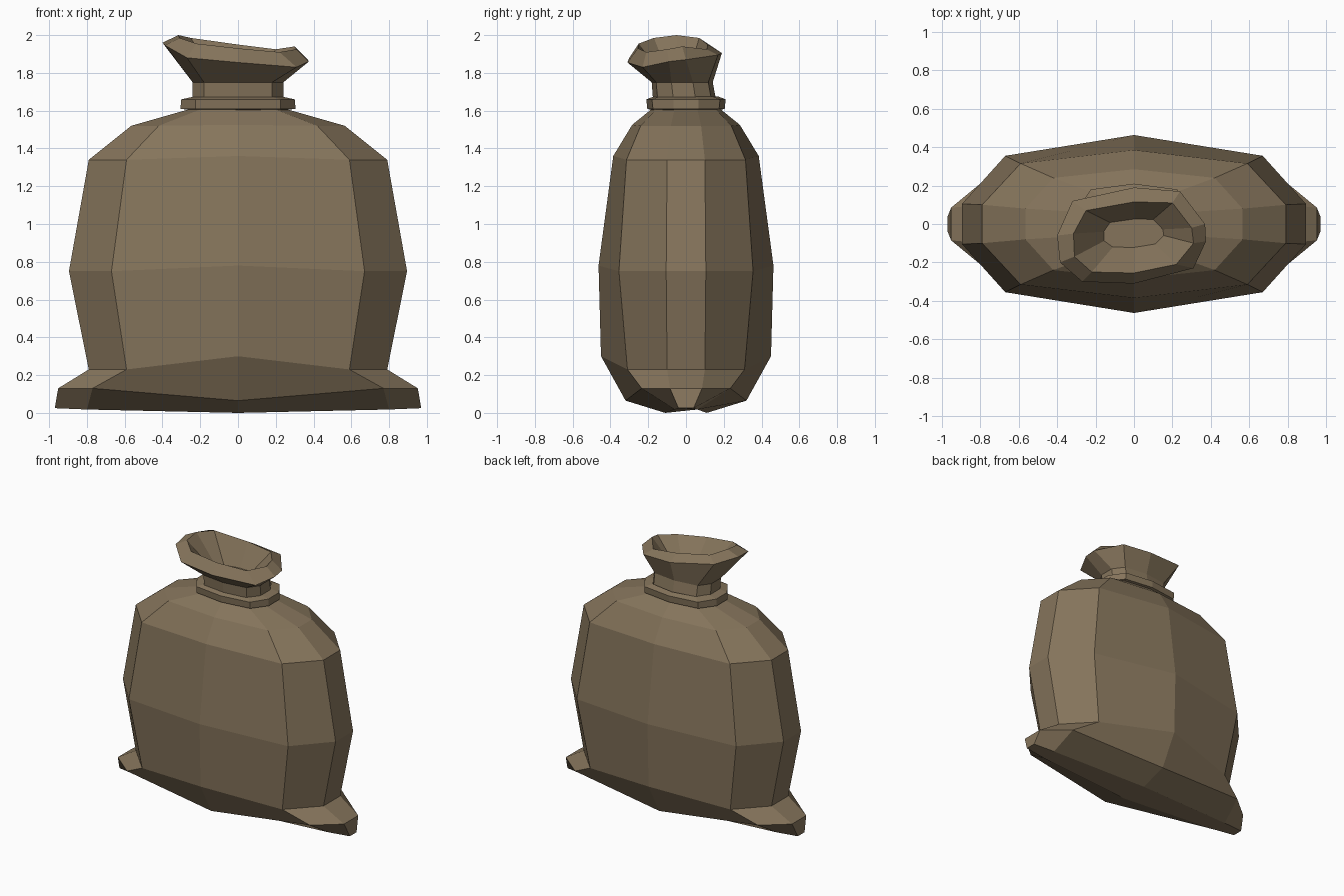
import bpy, bmesh

cloth = bpy.data.materials.new("brown sackcloth")
cloth.diffuse_color = (0.235, 0.175, 0.105, 1)


def loft(name, rings, cap=True, closed=False):
    """Skin a stack of equal-length point rings, listed bottom to top."""
    bm = bmesh.new()
    vr = [[bm.verts.new(p) for p in r] for r in rings]
    n = len(vr[0])
    pairs = list(zip(vr, vr[1:]))
    if closed:
        pairs.append((vr[-1], vr[0]))
    for a, b in pairs:
        for i in range(n):
            j = (i + 1) % n
            bm.faces.new((a[i], a[j], b[j], b[i]))
    if cap:
        bm.faces.new(vr[0][::-1])
        bm.faces.new(vr[-1])
    bmesh.ops.recalc_face_normals(bm, faces=bm.faces)
    me = bpy.data.meshes.new(name)
    bm.to_mesh(me)
    bm.free()
    me.materials.append(cloth)
    ob = bpy.data.objects.new(name, me)
    bpy.context.collection.objects.link(ob)
    return ob


def section(yc, zc, xi, yi, zi, xo, yo, zo):
    """Ten-sided section: centre, inner corner and outer side points, mirrored."""
    front = [(-xo, -yo, zo), (-xi, -yi, zi), (0, -yc, zc), (xi, -yi, zi), (xo, -yo, zo)]
    return front + [(-x, -y, z) for x, y, z in front]


# sack body, with the flattened bottom corners sticking out
loft("sack_body", [
    section(0.11, 0.0, 0.80, 0.06, 0.018, 0.97, 0.04, 0.025),
    section(0.32, 0.065, 0.77, 0.235, 0.13, 0.952, 0.085, 0.13),
    section(0.45, 0.30, 0.59, 0.31, 0.23, 0.79, 0.10, 0.23),
    section(0.463, 0.78, 0.67, 0.355, 0.75, 0.895, 0.105, 0.75),
    section(0.385, 1.36, 0.59, 0.315, 1.34, 0.79, 0.10, 1.34),
    section(0.285, 1.525, 0.42, 0.24, 1.52, 0.565, 0.08, 1.52),
    section(0.18, 1.61, 0.19, 0.155, 1.61, 0.25, 0.06, 1.61),
])

# tie band around the neck
loft("neck_tie", [
    section(0.17, 1.60, 0.18, 0.14, 1.60, 0.23, 0.06, 1.60),
    section(0.205, 1.61, 0.225, 0.175, 1.61, 0.305, 0.065, 1.61),
    section(0.21, 1.66, 0.225, 0.18, 1.66, 0.30, 0.065, 1.66),
    section(0.17, 1.675, 0.18, 0.14, 1.675, 0.23, 0.06, 1.675),
], cap=False, closed=True)

# open flared mouth: outer lip and inner lip, both slanted
outer = [(-.40, -.06, 1.96), (-.385, -.20, 1.945), (-.27, -.30, 1.88), (0, -.31, 1.855),
         (.31, -.23, 1.83), (.375, -.09, 1.86), (.37, 0, 1.87), (.24, .17, 1.895),
         (0, .19, 1.905), (-.32, .12, 1.95)]
inner = [(-.315, -.05, 2.0), (-.31, -.17, 1.985), (-.22, -.25, 1.955), (0, -.255, 1.93),
         (.22, -.21, 1.91), (.31, -.10, 1.925), (.30, -.02, 1.94), (.20, .11, 1.925),
         (0, .115, 1.95), (-.25, .07, 1.985)]
neck_low = section(0.17, 1.60, 0.18, 0.145, 1.60, 0.24, 0.06, 1.60)
neck_top = [(x, y * 0.95 - 0.02, 1.75) for x, y, z in neck_low]
# reorder the neck so its points line up with the lip points
neck_low, neck_top = ([r[9]] + r[:9] for r in (neck_low, neck_top))
pit = [(x * 0.5, (y + 0.05) * 0.4 - 0.04, 1.78) for x, y, z in inner]
loft("sack_mouth", [neck_low, neck_top, outer, inner, pit])
